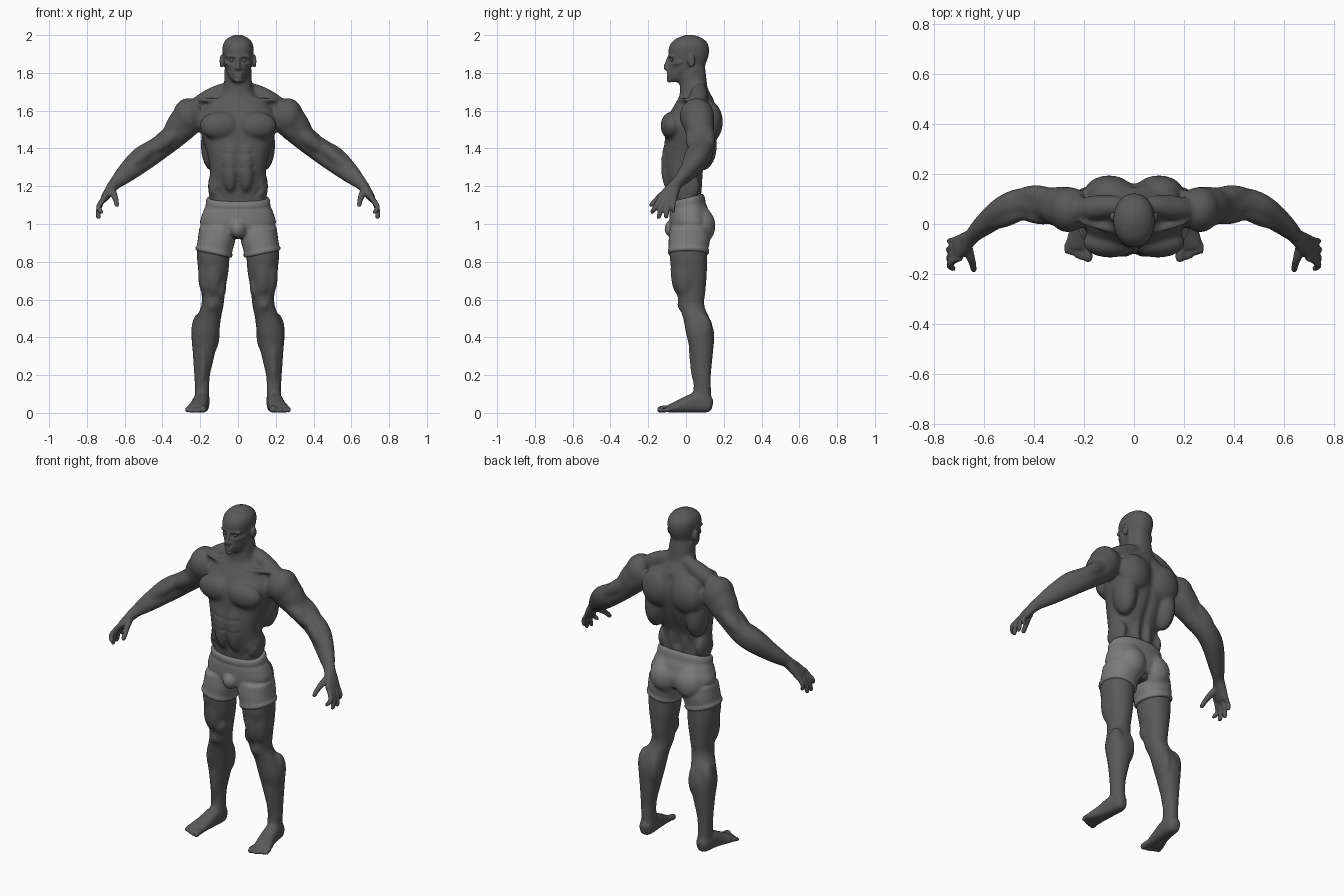
import bpy, bmesh, math
from mathutils import Vector, Matrix

BOTH, MID = (1, -1), (1,)
Y, Z = Vector((0, 1, 0)), Vector((0, 0, 1))


def spread(rows, k=4):
    """Catmull-Rom interpolation of (x, y, z, a, b) rows."""
    r = [Vector(q) for q in rows]
    r = [r[0]] + r + [r[-1]]
    out = []
    for i in range(1, len(r) - 2):
        p0, p1, p2, p3 = r[i - 1:i + 3]
        for j in range(k):
            t = j / k
            out.append(0.5 * (2 * p1 + (p2 - p0) * t + (2 * p0 - 5 * p1 + 4 * p2 - p3) * t * t
                              + (3 * p1 - p0 - 3 * p2 + p3) * t ** 3))
    return out + [r[-2]]


def loft(bm, rows, ref=None, sides=BOTH, p=2.2, n=24):
    """Closed tube of superellipses; ref=None keeps the rings horizontal."""
    rows = spread(rows)
    for s in sides:
        rings = []
        for i, row in enumerate(rows):
            c = Vector(row[:3])
            u, v = Vector((1, 0, 0)), Y
            if ref:
                t = (Vector(rows[min(i + 1, len(rows) - 1)][:3]) - Vector(rows[max(i - 1, 0)][:3])).normalized()
                v = (ref - t * ref.dot(t)).normalized()
                u = t.cross(v)
            ring = []
            for j in range(n):
                ca, sa = math.cos(math.tau * j / n), math.sin(math.tau * j / n)
                q = c + u * row[3] * math.copysign(abs(ca) ** (2 / p), ca) \
                    + v * row[4] * math.copysign(abs(sa) ** (2 / p), sa)
                ring.append(bm.verts.new((q.x * s, q.y, q.z)))
            rings.append(ring)
        for a, b in zip(rings, rings[1:]):
            for j in range(n):
                bm.faces.new((a[j], a[(j + 1) % n], b[(j + 1) % n], b[j]))
        bm.faces.new(rings[0][::-1])
        bm.faces.new(rings[-1])


def trunk(bm, rows, p=2.3):
    """Central loft from (z, half width, front y, back y) rows."""
    loft(bm, [(0, (f + b) / 2, z, w, (b - f) / 2) for z, w, f, b in rows], None, MID, p, 40)


def spindle(bm, p, q, r, sides=BOTH, ref=Y):
    p, q = Vector(p), Vector(q)
    ts = (.01, .1, .25, .5, .75, .9, .99)
    loft(bm, [(*p.lerp(q, t), r * math.sqrt(4 * t * (1 - t)), r * math.sqrt(4 * t * (1 - t))) for t in ts],
         ref, sides, 2, 16)


def blob(bm, c, r, sides=BOTH):
    for s in sides:
        m = Matrix.Translation((c[0] * s, c[1], c[2])) @ Matrix.Diagonal((*r, 1))
        bmesh.ops.create_icosphere(bm, subdivisions=3, radius=1, matrix=m)


def publish(bm, name, grey):
    bmesh.ops.recalc_face_normals(bm, faces=bm.faces)
    me = bpy.data.meshes.new(name)
    bm.to_mesh(me)
    me.polygons.foreach_set("use_smooth", [True] * len(me.polygons))
    mat = bpy.data.materials.new(name)
    mat.diffuse_color = (grey, grey, grey, 1)
    me.materials.append(mat)
    ob = bpy.data.objects.new(name, me)
    bpy.context.collection.objects.link(ob)
    return ob


def fuse(bm, voxel, rounds):
    """Union of overlapping parts by voxel remesh, then relax."""
    ob = publish(bm, "fuse_helper", .5)
    rm = ob.modifiers.new("remesh", 'REMESH')
    rm.mode, rm.voxel_size = 'VOXEL', voxel
    sm = ob.modifiers.new("smooth", 'SMOOTH')
    sm.factor, sm.iterations = .5, rounds
    ev = ob.evaluated_get(bpy.context.evaluated_depsgraph_get())
    me = bpy.data.meshes.new_from_object(ev)
    raw = ob.data
    bpy.data.objects.remove(ob)
    bpy.data.meshes.remove(raw)
    out = bmesh.new()
    out.from_mesh(me)
    bpy.data.meshes.remove(me)
    return out


body = bmesh.new()
# torso and neck
trunk(body, [(.92, .13, -.05, .09), (1.0, .185, -.068, .12), (1.1, .156, -.072, .085), (1.15, .152, -.078, .075),
             (1.22, .15, -.097, .075), (1.29, .148, -.118, .095), (1.36, .16, -.123, .125),
             (1.44, .185, -.113, .15), (1.52, .205, -.112, .167), (1.58, .2, -.09, .17), (1.64, .16, -.055, .155),
             (1.68, .1, -.035, .135), (1.72, .077, -.032, .115), (1.78, .071, -.035, .107), (1.84, .06, -.03, .1)])
# head
trunk(body, [(1.752, .026, -.088, -.03), (1.77, .042, -.096, .02), (1.8, .058, -.096, .07), (1.84, .07, -.094, .1),
             (1.88, .077, -.092, .117), (1.92, .083, -.094, .123), (1.955, .078, -.082, .116),
             (1.98, .06, -.055, .092), (1.997, .03, -.015, .055), (2.003, .008, .01, .03)], 2.15)
# legs
loft(body, [(.115, .02, .95, .09, .09), (.13, .012, .85, .088, .1), (.13, .018, .75, .08, .093),
            (.131, .027, .65, .064, .077), (.135, .03, .57, .059, .067), (.156, .055, .5, .066, .07),
            (.173, .075, .42, .073, .075), (.18, .083, .32, .06, .06), (.19, .086, .2, .042, .046),
            (.19, .086, .12, .038, .047), (.19, .086, .05, .04, .046)])
# feet
loft(body, [(.188, .14, .04, .02, .028), (.19, .122, .044, .036, .044), (.192, .085, .052, .041, .052),
            (.197, .04, .052, .043, .052), (.206, -.02, .038, .047, .038), (.218, -.07, .026, .054, .026),
            (.221, -.105, .018, .048, .017)], Z, p=2.6)
# arms
loft(body, [(.2, .06, 1.6, .06, .07), (.25, .06, 1.57, .085, .085), (.3, .07, 1.515, .083, .08),
            (.358, .08, 1.447, .064, .062), (.44, .087, 1.387, .064, .058), (.512, .062, 1.34, .067, .055),
            (.597, -.002, 1.265, .051, .042), (.65, -.05, 1.215, .034, .029), (.672, -.07, 1.19, .03, .034)], Y)
# palms
loft(body, [(.65, -.05, 1.215, .03, .03), (.685, -.08, 1.17, .025, .045), (.705, -.096, 1.14, .021, .05),
            (.715, -.102, 1.12, .014, .047)], Y, p=2.6)
# muscles as ellipsoids: centre, radii
for c, r in [((.095, -.075, 1.52), (.11, .06, .075)), ((.265, .058, 1.57), (.08, .092, .097)),
             ((.137, .085, 1.42), (.06, .08, .14)), ((.1, .125, 1.54), (.1, .07, .11)),
             ((.035, .05, 1.25), (.035, .04, .15)), ((.042, -.087, 1.31), (.045, .046, .14)),
             ((.125, 0, 1.2), (.034, .075, .08)), ((.097, -.01, .66), (.035, .045, .06)),
             ((.167, -.005, .74), (.045, .06, .13)), ((.13, -.038, .76), (.05, .044, .14)),
             ((.138, -.022, .575), (.028, .024, .036)), ((.133, .095, .42), (.036, .052, .1)),
             ((.206, .09, .43), (.042, .05, .1))]:
    blob(body, c, r)
# muscles as spindles: ends, radius
for p, q, r in [((.29, .03, 1.51), (.46, .045, 1.38), .04), ((.29, .105, 1.53), (.47, .12, 1.39), .043),
                ((.41, .06, 1.44), (.61, -.01, 1.275), .036), ((.03, .08, 1.735), (.28, .05, 1.59), .05),
                ((.07, .05, 1.83), (.015, -.03, 1.66), .018), ((.015, -.04, 1.65), (.23, .01, 1.66), .014),
                ((.18, .03, .5), (.19, .05, .14), .025)]:
    spindle(body, p, q, r)
body = fuse(body, .009, 6)

# fingers
for i, tip in enumerate([(.725, -.178, 1.055), (.739, -.145, 1.027), (.741, -.105, 1.03), (.734, -.068, 1.058)]):
    y = -.142 + i * .027
    r = .0145 if i < 3 else .0125
    loft(body, [(.695, y + .008, 1.155, r, r), (.722, y - .004, 1.118, r, r),
                (.738, (y + tip[1]) / 2 - .004, (1.12 + tip[2]) / 2, r * .95, r * .95),
                (tip[0], tip[1], tip[2] + .008, r * .8, r * .8), (*tip, r * .4, r * .4)], Y, n=12)
# thumbs
loft(body, [(.67, -.075, 1.185, .02, .02), (.657, -.125, 1.155, .018, .018), (.646, -.16, 1.125, .014, .014),
            (.642, -.183, 1.1, .012, .012), (.642, -.189, 1.092, .005, .005)], Z, n=12)
# toes
for i in range(5):
    r = (.0175, .0125, .012, .0115, .011)[i]
    x, tip = .184 + i * .02 + (.004 if i else 0), -.152 + i * .007 + (i > 2) * .005
    loft(body, [(x, -.075, .022, r, r), (x, -.11, r + .005, r, r), (x, tip + .012, r, r, r),
                (x, tip, r * .9, r * .5, r * .5)], Z, n=12)
# ears, nose, brow, lips, cheekbones and chin
blob(body, (.087, .028, 1.862), (.013, .02, .034))
blob(body, (.013, -.098, 1.822), (.008, .012, .008))
loft(body, [(0, -.09, 1.885, .009, .009), (0, -.101, 1.85, .011, .011), (0, -.107, 1.828, .013, .012),
            (0, -.098, 1.816, .01, .006)], Y, MID, n=12)
spindle(body, (.004, -.09, 1.887), (.066, -.066, 1.886), .011, ref=Z)
spindle(body, (-.03, -.093, 1.797), (.03, -.093, 1.797), .009, MID, Z)
spindle(body, (-.026, -.094, 1.783), (.026, -.094, 1.783), .009, MID, Z)
spindle(body, (.04, -.075, 1.845), (.075, -.02, 1.86), .011, ref=Z)
blob(body, (0, -.088, 1.762), (.022, .014, .014), MID)
body = fuse(body, .0064, 2)

# carved creases: stroke ends, width, depth
strokes = [((.027, -.09, 1.868), (.04, -.083, 1.868), .013, .009), ((0, -.115, 1.6), (0, -.135, 1.46), .018, .008),
           ((0, -.13, 1.43), (0, -.09, 1.17), .013, .005), ((.01, -.13, 1.365), (.08, -.115, 1.375), .01, .004),
           ((.01, -.13, 1.295), (.08, -.11, 1.3), .01, .004), ((0, .17, 1.63), (0, .085, 1.2), .024, .012),
           ((0, -.103, 1.79), (.026, -.09, 1.79), .005, .003), ((.05, -.07, 1.815), (.055, -.06, 1.82), .016, .004),
           ((.145, -.055, 1.22), (.08, -.085, 1.13), .014, .005), ((.1, .03, 1.868), (.1, .03, 1.855), .008, .006)]
strokes = [(Vector(a), Vector(b) - Vector(a), r, d) for a, b, r, d in strokes]
body.normal_update()
for v in body.verts:
    if v.co.z > 1.1 and abs(v.co.x) < .2:
        q = Vector((abs(v.co.x), v.co.y, v.co.z))
        push = 0
        for a, ab, r, d in strokes:
            t = min(1, max(0, (q - a).dot(ab) / max(ab.length_squared, 1e-9)))
            d2 = (q - a - ab * t).length_squared / (r * r)
            if d2 < 6:
                push += d * math.exp(-d2)
        v.co -= v.normal * push
    v.co.z = max(v.co.z, 0)
publish(body, "body", .1)

# eyes
eyes = bmesh.new()
blob(eyes, (.032, -.071, 1.867), (.012, .012, .011))
publish(eyes, "eyes", .1)

# shorts: seat, legs with hems, waistband
shorts = bmesh.new()
trunk(shorts, [(.945, .16, -.075, .12), (1.0, .2, -.086, .135), (1.06, .187, -.087, .122), (1.098, .17, -.085, .102),
               (1.108, .172, -.088, .102), (1.13, .168, -.088, .095), (1.138, .164, -.084, .09)])
loft(shorts, [(.105, .02, .98, .1, .105), (.113, .018, .92, .1, .11), (.125, .013, .868, .094, .106),
              (.127, .013, .86, .098, .11), (.128, .013, .846, .098, .11), (.128, .013, .84, .094, .106)])
blob(shorts, (.085, .07, .99), (.09, .086, .1))
blob(shorts, (0, -.068, .975), (.042, .046, .05), MID)
shorts = fuse(shorts, .008, 3)
for v in shorts.verts:
    if v.co.z > 1.06:
        v.co.z += v.co.y * .25 * min(1, (v.co.z - 1.06) / .05)
    elif v.co.z < .92:
        v.co.z += (abs(v.co.x) - .13) * .2 * min(1, (.92 - v.co.z) / .06)
publish(shorts, "shorts", .2)
